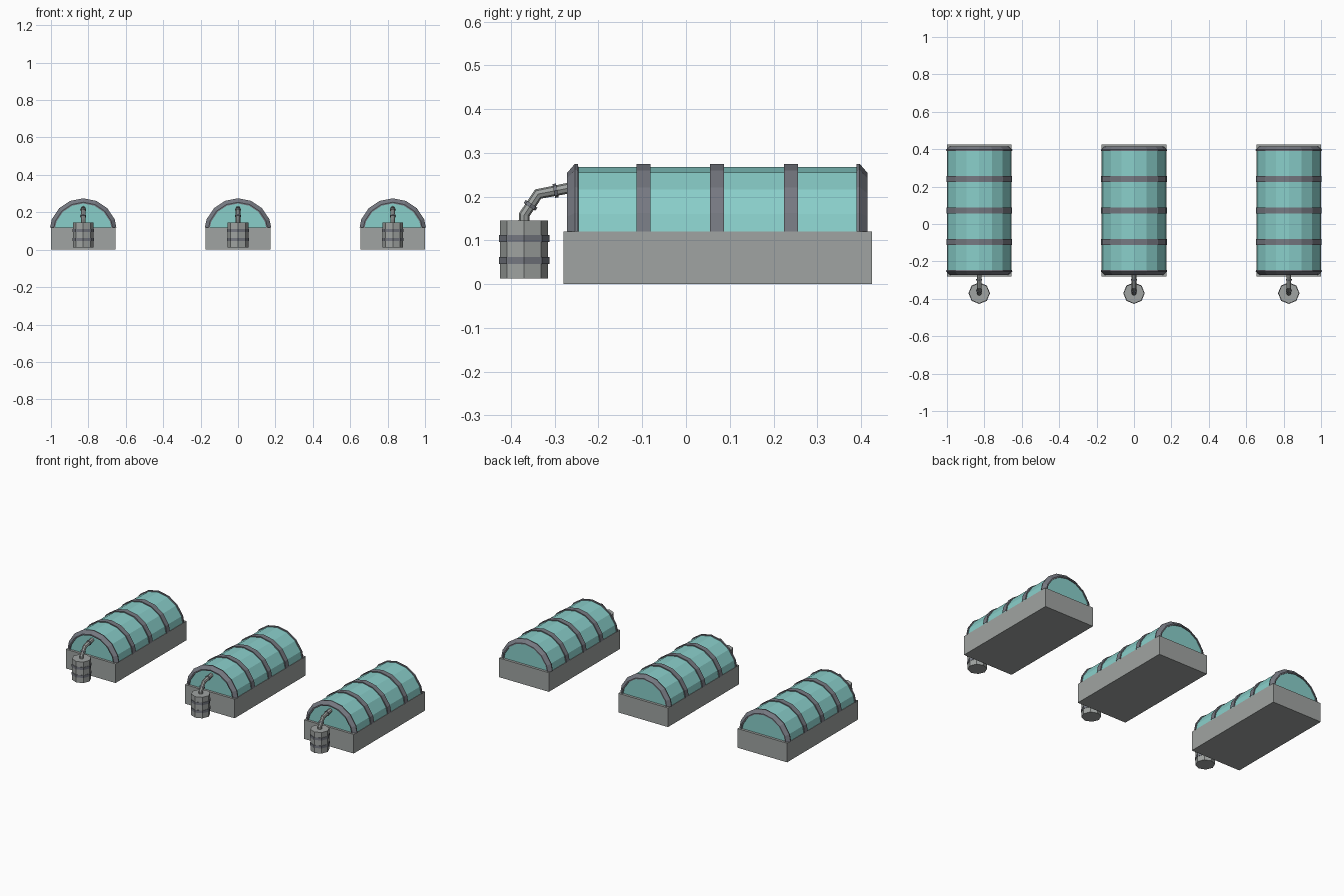
import bpy, bmesh, math
from mathutils import Vector

if "Cube" in bpy.data.objects:
    bpy.data.objects.remove(bpy.data.objects["Cube"])

UNIT_X = (-0.8275, 0.0, 0.8275)
BASE_TOP = 0.12
ARC_Z, ARC_R = 0.093, 0.175   # centre and radius of the dome's arch


def material(name, rgb):
    m = bpy.data.materials.new(name)
    m.diffuse_color = (*rgb, 1)
    m.use_nodes = True
    m.node_tree.nodes["Principled BSDF"].inputs["Base Color"].default_value = m.diffuse_color
    return m


glass_mat = material("teal_glass", (0.25, 0.62, 0.59))
frame_mat = material("slate_metal", (0.18, 0.19, 0.22))
grey_mat = material("grey_stone", (0.35, 0.37, 0.36))


def finish(bm, name, mat):
    bmesh.ops.recalc_face_normals(bm, faces=bm.faces)
    me = bpy.data.meshes.new(name)
    bm.to_mesh(me)
    bm.free()
    me.materials.append(mat)
    ob = bpy.data.objects.new(name, me)
    bpy.context.collection.objects.link(ob)
    return ob


def arch(s):
    # eight-sided arch, its feet cut off at the top of the base
    pts = [(ARC_R * s * math.sin(a), ARC_Z + ARC_R * s * math.cos(a))
           for a in (math.radians(22.5 * i) for i in range(-3, 4))]
    foot = 0.972 * ARC_R * s
    return [(-foot, BASE_TOP)] + pts + [(foot, BASE_TOP)]


def arch_loft(name, cx, sections, mat, cap=False):
    # skin arches given as (y, scale)
    bm = bmesh.new()
    rows = [[bm.verts.new((cx + x, y, z)) for x, z in arch(s)] for y, s in sections]
    for a, b in zip(rows, rows[1:]):
        for i in range(len(a) - 1):
            bm.faces.new((a[i], a[i + 1], b[i + 1], b[i]))
    if cap:
        bm.faces.new(rows[0])
        bm.faces.new(rows[-1])
    return finish(bm, name, mat)


def box(name, centre, size, mat):
    bm = bmesh.new()
    bmesh.ops.create_cube(bm, size=1)
    for v in bm.verts:
        v.co = Vector(v.co[i] * size[i] + centre[i] for i in range(3))
    return finish(bm, name, mat)


def prism(name, p, q, r, mat):
    # octagonal prism from p to q
    p, q = Vector(p), Vector(q)
    d = q - p
    bm = bmesh.new()
    bmesh.ops.create_cone(bm, cap_ends=True, segments=8, radius1=r, radius2=r, depth=d.length)
    turn = d.to_track_quat('Z', 'Y').to_matrix()
    for v in bm.verts:
        v.co = turn @ v.co + (p + q) / 2
    return finish(bm, name, mat)


def pipe(name, pts, r, mat):
    cu = bpy.data.curves.new(name, 'CURVE')
    cu.dimensions = '3D'
    cu.bevel_depth, cu.bevel_resolution, cu.use_fill_caps = r, 2, True
    sp = cu.splines.new('POLY')
    sp.points.add(len(pts) - 1)
    sp.use_smooth = False
    for sp_pt, co in zip(sp.points, pts):
        sp_pt.co = (*co, 1)
    cu.materials.append(mat)
    ob = bpy.data.objects.new(name, cu)
    bpy.context.collection.objects.link(ob)


for x in UNIT_X:
    # plinth and glass dome
    box("base", (x, 0.0725, BASE_TOP / 2), (0.345, 0.705, BASE_TOP), grey_mat)
    arch_loft("glass_dome", x,
              [(-0.265, 0.91), (-0.25, 1), (0.394, 1), (0.409, 0.91)], glass_mat, True)

    # bevelled frames at both ends
    ring = [(-0.262, 0.88), (-0.272, 0.88), (-0.272, 0.92),
            (-0.254, 1.04), (-0.247, 1.035), (-0.246, 0.99)]
    arch_loft("front_frame", x, ring, frame_mat)
    arch_loft("back_frame", x, [(0.143 - y, s) for y, s in ring], frame_mat)

    # three hoops over the dome
    for y in (-0.097, 0.071, 0.24):
        arch_loft("dome_hoop", x, [(y - 0.016, 0.99), (y - 0.016, 1.035),
                                   (y + 0.016, 1.035), (y + 0.016, 0.99)], frame_mat)

    # barrel with two hoops
    by = -0.37
    prism("barrel", (x, by, 0.013), (x, by, 0.145), 0.055, grey_mat)
    for z in (0.054, 0.104):
        prism("barrel_hoop", (x, by, z - 0.008), (x, by, z + 0.008), 0.0575, frame_mat)

    # bent pipe from the barrel to the dome, with two collars
    path = [Vector((x, y, z)) for y, z in
            ((by, 0.135), (by, 0.158), (-0.338, 0.206), (-0.255, 0.222))]
    pipe("pipe", path, 0.0125, grey_mat)
    for a, b, t in ((path[1], path[2], 0.46), (path[2], path[3], 0.48)):
        mid, d = a.lerp(b, t), (b - a).normalized() * 0.004
        prism("pipe_collar", mid - d, mid + d, 0.016, frame_mat)
